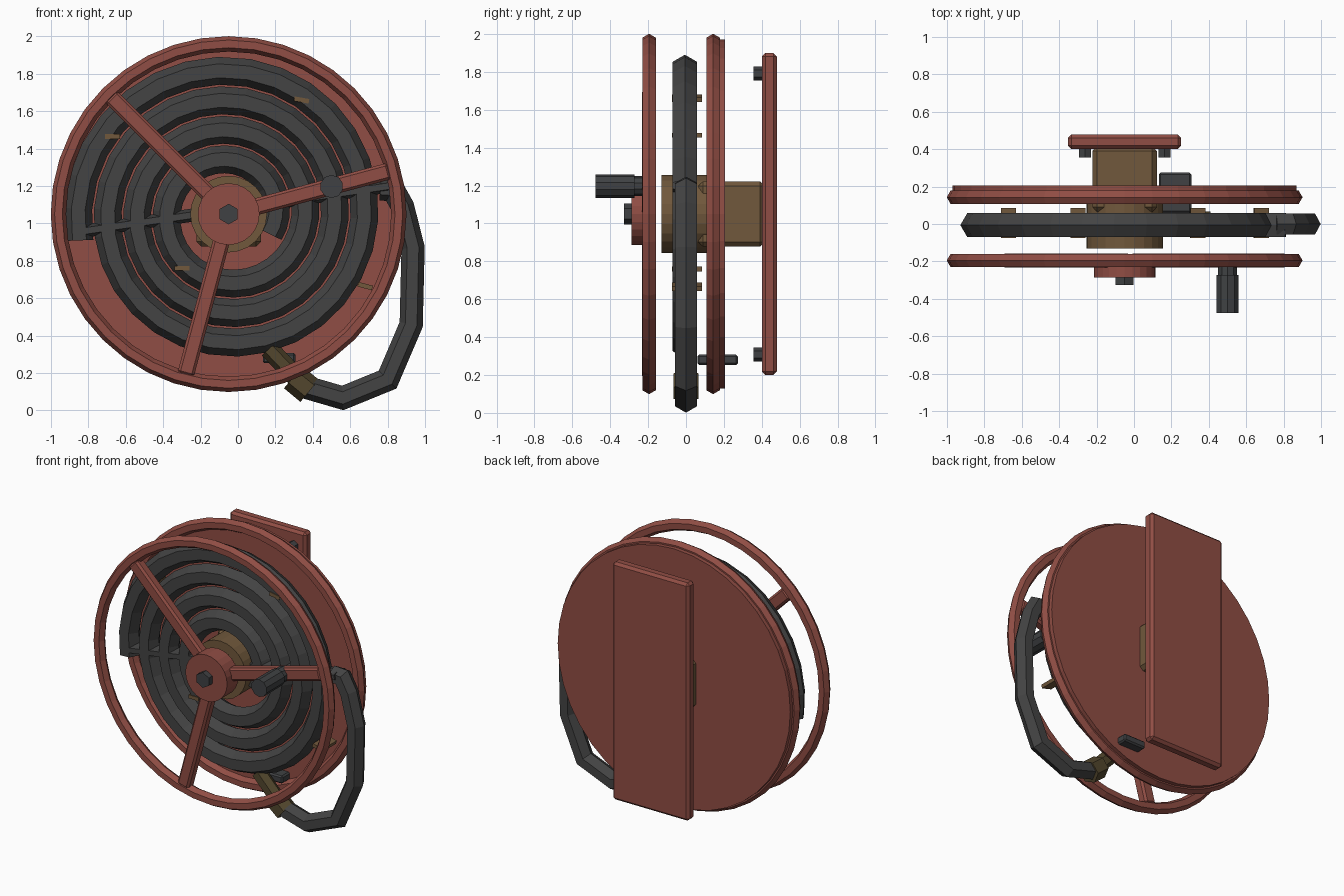
import bpy
import bmesh
from math import sin, cos, radians, pi
from mathutils import Matrix, Vector

if "Cube" in bpy.data.objects:
    bpy.data.objects.remove(bpy.data.objects["Cube"], do_unlink=True)

CX, CZ = -0.05, 1.05  # reel axis


def material(name, color):
    m = bpy.data.materials.new(name)
    m.use_nodes = True
    m.diffuse_color = (*color, 1)
    m.node_tree.nodes["Principled BSDF"].inputs["Base Color"].default_value = (*color, 1)
    return m


RED = material("faded red paint", (0.28, 0.075, 0.058))
RUBBER = material("black rubber", (0.056, 0.056, 0.056))
STEEL = material("dark steel", (0.050, 0.053, 0.056))
BROWN = material("brown metal", (0.165, 0.098, 0.045))
BRASS = material("aged brass", (0.085, 0.062, 0.026))


def finish(name, bm, mat):
    bmesh.ops.recalc_face_normals(bm, faces=bm.faces)
    mesh = bpy.data.meshes.new(name)
    bm.to_mesh(mesh)
    bm.free()
    mesh.materials.append(mat)
    ob = bpy.data.objects.new(name, mesh)
    bpy.context.scene.collection.objects.link(ob)
    return ob


def cylinder(name, mat, x, z, y0, y1, r, sides, bevel=0):
    """Cylinder lying along y."""
    bm = bmesh.new()
    bmesh.ops.create_cone(bm, cap_ends=True, segments=sides, radius1=r, radius2=r, depth=y1 - y0)
    if bevel:
        rims = [e for e in bm.edges if abs(e.verts[0].co.z - e.verts[1].co.z) < 1e-5]
        bmesh.ops.bevel(bm, geom=rims, offset=bevel, segments=1, affect='EDGES')
    bm.transform(Matrix.Translation((x, (y0 + y1) / 2, z)) @ Matrix.Rotation(pi / 2, 4, 'X'))
    return finish(name, bm, mat)


def box(name, mat, center, size, bevel=0, turn=0):
    """Chamfered box, turned in the front plane."""
    bm = bmesh.new()
    bmesh.ops.create_cube(bm, size=1, matrix=Matrix.Diagonal((*size, 1)))
    if bevel:
        bmesh.ops.bevel(bm, geom=bm.edges[:], offset=bevel, segments=1, affect='EDGES')
    bm.transform(Matrix.Translation(center) @ Matrix.Rotation(-radians(turn), 4, 'Y'))
    return finish(name, bm, mat)


def tube(name, mat, path, radius, y=0, closed=False, depth=None):
    """Six-sided tube swept along (x, z) points."""
    depth = depth or radius
    bm = bmesh.new()
    pts = [Vector(p) for p in path]
    n = len(pts)
    rings = []
    for i, p in enumerate(pts):
        before = pts[(i - 1) % n] if closed or i else p
        after = pts[(i + 1) % n] if closed or i < n - 1 else p
        a, b = (p - before), (after - p)
        t = (a.normalized() + b.normalized()).normalized()
        miter = 1 / max(0.7, t.dot((b if b.length else a).normalized()))
        side = Vector((t.y, -t.x)) * miter
        ring = []
        for k in range(6):
            q = p + side * radius * cos(k * pi / 3)
            ring.append(bm.verts.new((q.x, y + depth * sin(k * pi / 3), q.y)))
        rings.append(ring)
    for i in range(n if closed else n - 1):
        r0, r1 = rings[i], rings[(i + 1) % n]
        for k in range(6):
            j = (k + 1) % 6
            bm.faces.new((r0[k], r0[j], r1[j], r1[k]))
    if not closed:
        bm.faces.new(rings[0])
        bm.faces.new(rings[-1])
    return finish(name, bm, mat)


def polar(r, deg):
    return CX + r * cos(radians(deg)), CZ + r * sin(radians(deg))


# Reel rims and back disc
circle = [polar(0.91, 9 * i) for i in range(40)]
tube("front_rim", RED, circle, 0.041, y=-0.195, closed=True)
tube("back_rim", RED, circle, 0.041, y=0.143, closed=True)
cylinder("back_disc", RED, CX, CZ, 0.145, 0.207, 0.92, 40)

# Front spokes, hub cap and axle bolt
for i in range(3):
    angle = 15 + 120 * i
    x, z = polar(0.465, angle)
    box("spoke_%d" % (i + 1), RED, (x, -0.195, z), (0.85, 0.075, 0.09), 0.014, angle)
cylinder("hub_cap", RED, CX, CZ, -0.287, -0.16, 0.165, 24)
cylinder("axle_bolt", STEEL, CX, CZ, -0.327, -0.28, 0.055, 6)

# Crank handle
hx, hz = polar(0.57, 15)
cylinder("handle_stem", STEEL, hx, hz, -0.29, -0.2, 0.053, 10)
cylinder("handle_grip", STEEL, hx, hz, -0.477, -0.272, 0.062, 10)

# Drum and wall bracket
cylinder("drum", BROWN, CX, CZ, -0.13, 0.15, 0.205, 24)
box("bracket_arm", BROWN, (CX, 0.24, CZ), (0.345, 0.35, 0.345), 0.025)
box("wall_plate", RED, (CX, 0.44, CZ), (0.605, 0.078, 1.7), 0.018)
for sx in (-1, 1):
    for sz in (-1, 1):
        cylinder("plate_bolt", STEEL, CX + sx * 0.212, CZ + sz * 0.742, 0.355, 0.41, 0.037, 6)

# Coiled hose, with its straight run across the reel and the loose end
coil = [polar(0.81 - 0.158 * a / 360, 190 - a) for a in range(0, 1300, 12)]
tube("coiled_hose", RUBBER, coil, 0.074, y=-0.006)
tube("hose_crossing", RUBBER, [(-0.85, 0.955), (0.81, 1.2)], 0.035, y=-0.006, depth=0.074)
loose = [(0.76, 1.185), (0.83, 1.18), (0.88, 1.09), (0.936, 0.87), (0.926, 0.46),
         (0.80, 0.165), (0.56, 0.067), (0.36, 0.125)]
tube("loose_hose", RUBBER, loose, 0.062, depth=0.066)

# Nozzle and collar
tube("nozzle", BRASS, [(0.165, 0.33), (0.36, 0.125)], 0.052)
tube("nozzle_collar", BRASS, [(0.295, 0.178), (0.383, 0.105)], 0.077)

# Hose rest
box("hose_rest", STEEL, (0.22, 0.167, 0.28), (0.175, 0.215, 0.055), 0.01)

# Small hose clips
for x, z, turn in ((-0.67, 1.465, 0), (0.34, 1.66, -10), (0.68, 0.665, -15), (-0.3, 0.76, 0)):
    box("hose_clip", BROWN, (x, 0.005, z), (0.08, 0.16, 0.025), 0, turn)
